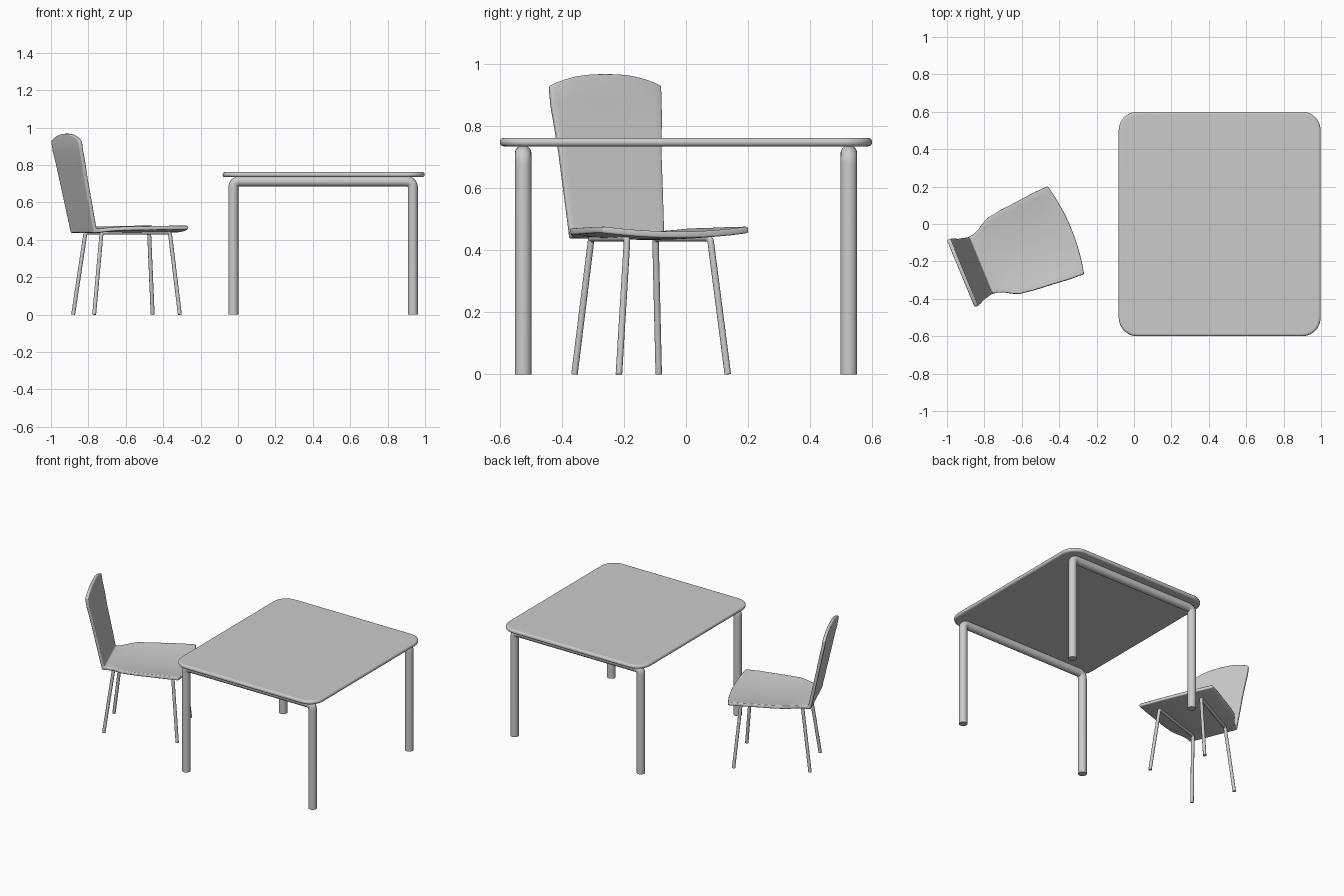
import bpy, bmesh
from math import radians
from mathutils import Vector, Matrix

if "Cube" in bpy.data.objects:
    bpy.data.objects.remove(bpy.data.objects["Cube"])

# chair local frame: x forward, y left, z up
CHAIR = Matrix.Translation((-0.925, -0.265, 0)) @ Matrix.Rotation(radians(22.5), 4, 'Z')


def smooth(obj, angle=40):
    bpy.ops.object.select_all(action='DESELECT')
    obj.select_set(True)
    bpy.context.view_layer.objects.active = obj
    bpy.ops.object.shade_smooth_by_angle(angle=radians(angle))


def add_mesh(name, bm):
    bmesh.ops.recalc_face_normals(bm, faces=bm.faces)
    me = bpy.data.meshes.new(name)
    bm.to_mesh(me)
    bm.free()
    obj = bpy.data.objects.new(name, me)
    bpy.context.collection.objects.link(obj)
    return obj


def bevel(obj, width, segments):
    m = obj.modifiers.new("round", 'BEVEL')
    m.width, m.segments, m.limit_method = width, segments, 'ANGLE'
    m.angle_limit = radians(50)


def tube(name, corners, radius, bend, matrix=Matrix()):
    """Capped round tube along a path with rounded bends."""
    c = [Vector(p) for p in corners]
    pts = [c[0]]
    for i in range(1, len(c) - 1):
        a = c[i] + (c[i - 1] - c[i]).normalized() * bend
        b = c[i] + (c[i + 1] - c[i]).normalized() * bend
        for k in range(9):
            t = k / 8
            pts.append(a * (1 - t) ** 2 + c[i] * 2 * t * (1 - t) + b * t * t)
    pts.append(c[-1])
    cu = bpy.data.curves.new(name, 'CURVE')
    cu.dimensions = '3D'
    cu.bevel_depth, cu.bevel_resolution, cu.use_fill_caps = radius, 6, True
    sp = cu.splines.new('POLY')
    sp.points.add(len(pts) - 1)
    for p, v in zip(sp.points, pts):
        p.co = (*(matrix @ v), 1)
    obj = bpy.data.objects.new(name, cu)
    bpy.context.collection.objects.link(obj)
    bpy.ops.object.select_all(action='DESELECT')
    obj.select_set(True)
    bpy.context.view_layer.objects.active = obj
    bpy.ops.object.convert(target='MESH')
    smooth(bpy.context.object)


# table top: slab with rounded corners and round edge
bm = bmesh.new()
bmesh.ops.create_cube(bm, size=1, matrix=Matrix.Translation((0.458, 0, 0.7485))
                      @ Matrix.Diagonal((1.08, 1.2, 0.027, 1)))
upright = [e for e in bm.edges if abs(e.verts[0].co.z - e.verts[1].co.z) > 0.01]
bmesh.ops.bevel(bm, geom=upright, offset=0.1, segments=10, profile=0.5, affect='EDGES')
top = add_mesh("table_top", bm)
bevel(top, 0.0125, 5)
smooth(top)

# table legs: two U-shaped tubes running along x
for name, y in (("front_table_frame", -0.525), ("back_table_frame", 0.525)):
    tube(name, [(-0.025, y, 0), (-0.025, y, 0.712), (0.935, y, 0.712), (0.935, y, 0)],
         0.027, 0.035)

# chair shell: stations (forward, height, half width, side lift, front bulge, top drop)
stations = [
    (0.637, 0.450, 0.254, 0.016, 0.030, 0),
    (0.540, 0.446, 0.250, 0.020, 0.022, 0),
    (0.430, 0.444, 0.240, 0.020, 0.012, 0),
    (0.330, 0.444, 0.232, 0.018, 0.004, 0),
    (0.245, 0.446, 0.220, 0.015, 0, 0),
    (0.210, 0.447, 0.203, 0.012, 0, 0),
    (0.175, 0.448, 0.182, 0.007, 0, 0),
    (0.140, 0.448, 0.168, 0.002, 0, 0),
    (0.108, 0.448, 0.164, 0, 0, 0),
    (0.099, 0.490, 0.166, 0, 0, 0),
    (0.076, 0.600, 0.172, 0, 0, 0),
    (0.050, 0.720, 0.178, 0, 0, 0),
    (0.030, 0.820, 0.188, 0, 0, 0),
    (0.018, 0.880, 0.192, 0, 0, 0.012),
    (0.008, 0.967, 0.194, 0, 0, 0.038),
]
bm = bmesh.new()
N = 16
rows = []
for u, z, hw, lift, bulge, drop in stations:
    row = []
    for i in range(N + 1):
        t = 2 * i / N - 1
        row.append(bm.verts.new(CHAIR @ Vector((
            u - bulge * t * t, hw * t, z + lift * t * t - drop * abs(t) ** 2.5))))
    rows.append(row)
for r0, r1 in zip(rows, rows[1:]):
    for i in range(N):
        bm.faces.new((r0[i], r0[i + 1], r1[i + 1], r1[i]))
shell = add_mesh("chair_shell", bm)
m = shell.modifiers.new("thickness", 'SOLIDIFY')
m.thickness, m.offset, m.use_even_offset = 0.021, 0, True
bevel(shell, 0.006, 3)
smooth(shell)

# chair legs: one splayed U-shaped rod under each side of the seat
for name, s in (("left_chair_legs", 1), ("right_chair_legs", -1)):
    tube(name, [(0.108, s * 0.147, 0), (0.165, s * 0.112, 0.438),
                (0.547, s * 0.145, 0.438), (0.586, s * 0.19, 0)], 0.0105, 0.015, CHAIR)
